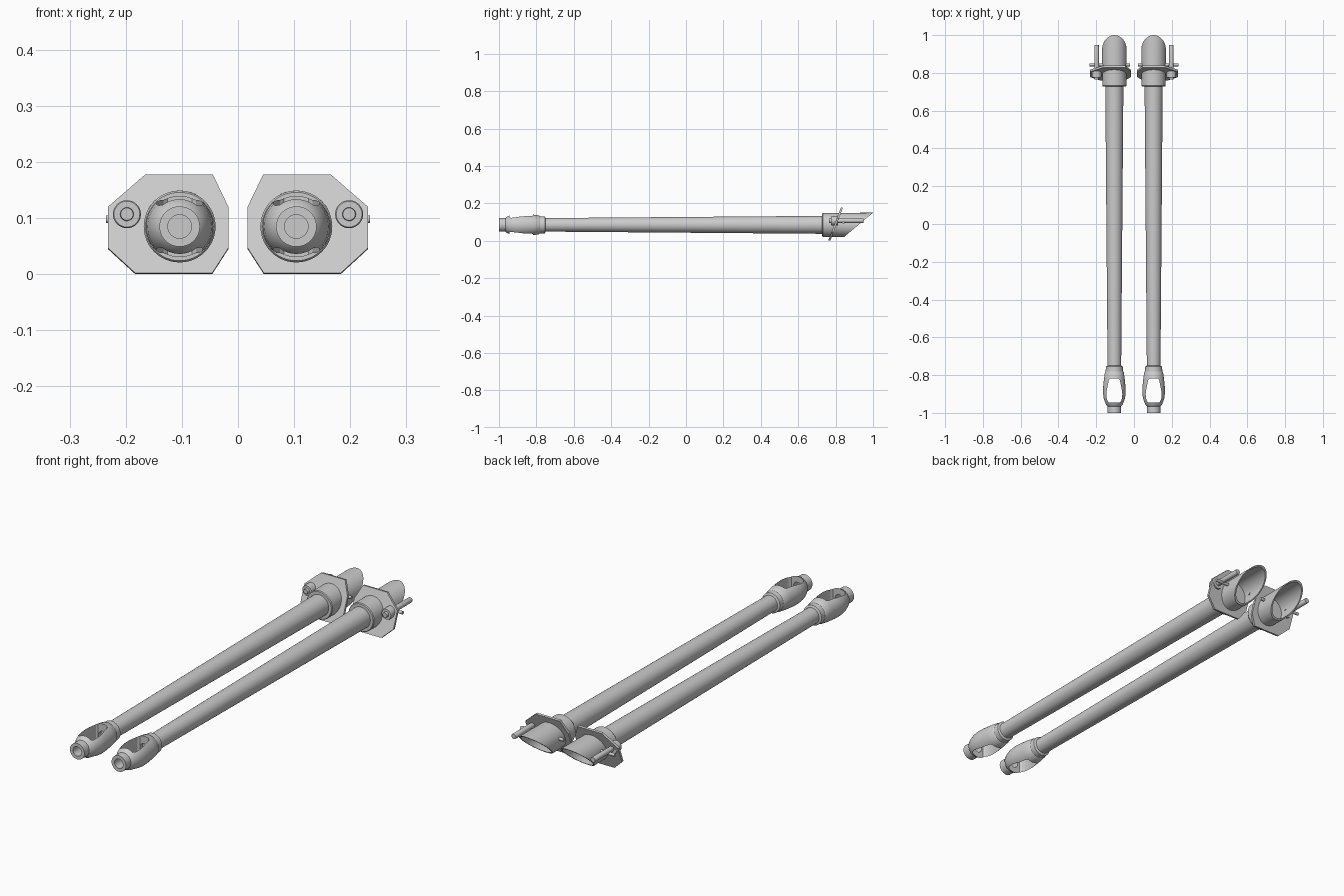
import bpy, bmesh, math

if "Cube" in bpy.data.objects:
    bpy.data.objects.remove(bpy.data.objects["Cube"])

CX, CZ = 0.104, 0.085      # axis of each tube
SIDES = ((-1, "left"), (1, "right"))

steel = bpy.data.materials.new("grey steel")
steel.diffuse_color = (0.6, 0.6, 0.6, 1)
steel.use_nodes = True
steel.node_tree.nodes["Principled BSDF"].inputs["Base Color"].default_value = steel.diffuse_color


def finish(bm, name, smooth=True):
    bmesh.ops.recalc_face_normals(bm, faces=bm.faces)
    me = bpy.data.meshes.new(name)
    bm.to_mesh(me)
    bm.free()
    ob = bpy.data.objects.new(name, me)
    me.materials.append(steel)
    bpy.context.collection.objects.link(ob)
    if smooth:
        shade(ob)
    return ob


def shade(ob):
    bpy.ops.object.select_all(action='DESELECT')
    ob.select_set(True)
    bpy.context.view_layer.objects.active = ob
    bpy.ops.object.shade_smooth_by_angle(angle=math.radians(32))


def lathe(name, profile, cx, cz, axis='Y', n=48, slant=None):
    """Revolve (position, radius) pairs; slant(z) gives y where position is None."""
    bm = bmesh.new()
    rings = []
    for p, r in profile:
        ring = []
        for i in range(n):
            a = 2 * math.pi * i / n
            z = cz + r * math.sin(a)
            y = slant(z) if p is None else p
            ring.append(bm.verts.new((cx + r * math.cos(a), y, z)))
        rings.append(ring)
    for a, b in zip(rings, rings[1:]):
        for i in range(n):
            j = (i + 1) % n
            bm.faces.new((a[i], a[j], b[j], b[i]))
    bm.faces.new(rings[0])
    bm.faces.new(rings[-1])
    return finish(bm, name)


def prism(name, bottom, top, smooth=False):
    bm = bmesh.new()
    a = [bm.verts.new(v) for v in bottom]
    b = [bm.verts.new(v) for v in top]
    bm.faces.new(a)
    bm.faces.new(b)
    for i in range(len(a)):
        j = (i + 1) % len(a)
        bm.faces.new((a[i], a[j], b[j], b[i]))
    return finish(bm, name, smooth)


def pin(name, x0, x1, y, z, r, n=16):
    ring = [(r * math.cos(2 * math.pi * i / n), r * math.sin(2 * math.pi * i / n)) for i in range(n)]
    return prism(name, [(x0, y + a, z + b) for a, b in ring],
                 [(x1, y + a, z + b) for a, b in ring], True)


def scoop_end(z):
    return 0.845 + (z - 0.020) / 0.130 * 0.155


for s, side in SIDES:
    cx = s * CX

    # long tapering barrel
    lathe(side + "_barrel", [(-0.76, 0.036), (0.74, 0.048)], cx, CZ)

    # muzzle brake: bored body of revolution with a window cut through vertically
    brake = lathe(side + "_muzzle_brake", [
        (-0.80, 0.021), (-1.0, 0.021), (-1.0, 0.036), (-0.965, 0.036),
        (-0.958, 0.043), (-0.94, 0.051), (-0.92, 0.057), (-0.89, 0.060),
        (-0.86, 0.059), (-0.82, 0.055), (-0.785, 0.050), (-0.78, 0.046),
        (-0.755, 0.045), (-0.75, 0.036)], cx, CZ)
    half = [(-0.945, 0.030), (-0.935, 0.037), (-0.92, 0.041), (-0.90, 0.042),
            (-0.88, 0.040), (-0.85, 0.034), (-0.825, 0.029), (-0.818, 0.022)]
    outline = [(cx + w, y) for y, w in half] + [(cx - w, y) for y, w in reversed(half)]
    cutter = prism("window_cutter", [(x, y, -0.05) for x, y in outline],
                   [(x, y, 0.25) for x, y in outline])
    cutter.hide_render = True
    mod = brake.modifiers.new("window", 'BOOLEAN')
    mod.operation, mod.object, mod.solver = 'DIFFERENCE', cutter, 'EXACT'
    bpy.context.view_layer.objects.active = brake
    bpy.ops.object.modifier_apply(modifier="window")
    bpy.data.objects.remove(cutter)
    shade(brake)

    # socket and hollow slanted scoop
    lathe(side + "_scoop", [
        (0.728, 0.046), (0.728, 0.061), (0.732, 0.064), (0.80, 0.064),
        (None, 0.065), (None, 0.059), (0.815, 0.059)], cx, CZ, slant=scoop_end)

    # leaning mounting plate
    octagon = [(0.165, 0.178), (0.045, 0.178), (0.017, 0.120), (0.017, 0.047),
               (0.046, 0.002), (0.183, 0.002), (0.232, 0.047), (0.232, 0.120)]
    lean = lambda z: 0.760 + 0.068 * z / 0.178
    # plate is a ring so the scoop stays open behind it
    bm = bmesh.new()
    n = 48
    layers = []
    for dy, dz in ((0, 0), (0.011, -0.002)):
        out = [bm.verts.new((s * x, lean(z) + dy, max(0, z + dz))) for x, z in octagon]
        inn = []
        for i in range(n):
            a = 2 * math.pi * i / n
            z = CZ + 0.062 * math.sin(a)
            inn.append(bm.verts.new((cx + 0.062 * math.cos(a), lean(z) + dy, z + dz)))
        edges = [bm.edges.new((l[i], l[(i + 1) % len(l)])) for l in (out, inn) for i in range(len(l))]
        bmesh.ops.triangle_fill(bm, edges=edges, use_beauty=True)
        layers.append((out, inn))
    for a, b in zip(*layers):
        for i in range(len(a)):
            j = (i + 1) % len(a)
            bm.faces.new((a[i], a[j], b[j], b[i]))
    finish(bm, side + "_mounting_plate", False)

    # stepped boss and guide rod beside the socket
    rx, rz = s * 0.198, 0.107
    lathe(side + "_rod_boss", [(0.776, 0.018), (0.776, 0.023), (0.779, 0.025), (0.812, 0.025)],
          rx, rz, n=32)
    lathe(side + "_guide_rod", [(0.765, 0.005), (0.765, 0.011), (0.768, 0.012), (0.945, 0.012),
                                (0.948, 0.011)], rx, rz, n=24)

    # cross pins on both flanks
    pin(side + "_outer_pin", s * 0.160, s * 0.235, 0.842, 0.098, 0.007)
    pin(side + "_inner_pin", s * 0.050, s * 0.021, 0.842, 0.098, 0.007)
